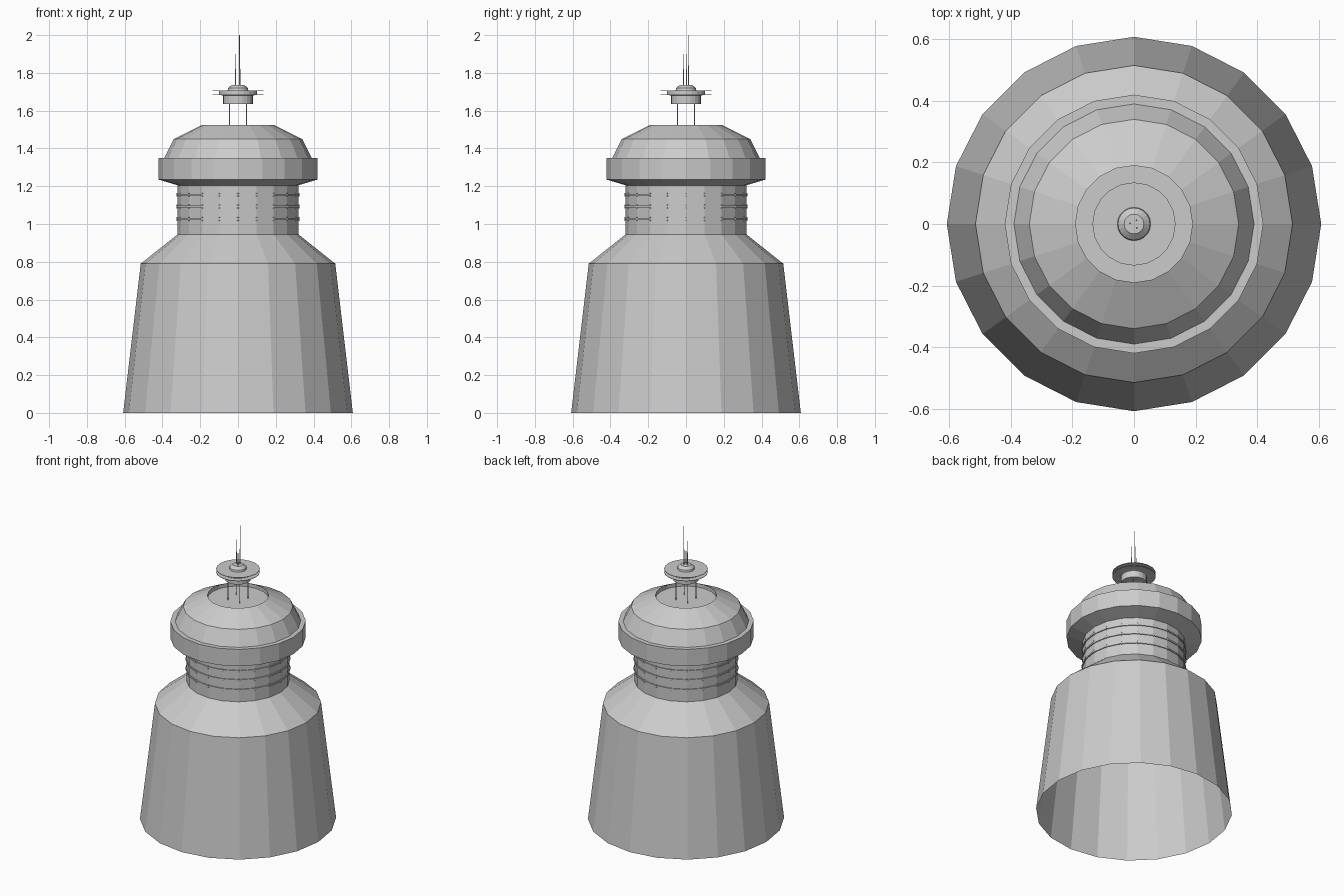
import bpy, bmesh
from math import cos, sin, tau

cube = bpy.data.objects.get("Cube")
if cube:
    bpy.data.objects.remove(cube, do_unlink=True)

SIDES = 20

grey = bpy.data.materials.new("plain grey")
grey.use_nodes = True
grey.diffuse_color = (0.6, 0.6, 0.6, 1)
grey.node_tree.nodes["Principled BSDF"].inputs["Base Color"].default_value = (0.6, 0.6, 0.6, 1)


def finish(name, bm):
    mesh = bpy.data.meshes.new(name)
    bm.to_mesh(mesh)
    bm.free()
    mesh.materials.append(grey)
    obj = bpy.data.objects.new(name, mesh)
    bpy.context.collection.objects.link(obj)
    return obj


def lathe(name, profile, sides=SIDES, cap_start=False, cap_end=False, loop=False, at=(0, 0)):
    """Revolve (radius, height) points listed from bottom to top."""
    bm = bmesh.new()
    rings = [[bm.verts.new((at[0] + r * cos(tau * i / sides), at[1] + r * sin(tau * i / sides), z))
              for i in range(sides)] for r, z in profile]
    pairs = list(zip(rings, rings[1:]))
    if loop:
        pairs.append((rings[-1], rings[0]))
    for low, high in pairs:
        for i in range(sides):
            j = (i + 1) % sides
            bm.faces.new((low[i], low[j], high[j], high[i]))
    if cap_start:
        bm.faces.new(rings[0][::-1])
    if cap_end:
        bm.faces.new(rings[-1])
    return finish(name, bm)


def rod(name, x, y, low, high, radius):
    return lathe(name, [(radius, low), (radius, high)], 6, True, True, at=(x, y))


# Tapered body, open underneath, with sloping shoulder
lathe("body", [(0.608, 0), (0.515, 0.79), (0.32, 0.945)])
lathe("neck", [(0.32, 0.945), (0.32, 1.205)])

# Overhanging collar with a flat rim
lathe("collar", [(0.32, 1.205), (0.42, 1.235), (0.42, 1.35), (0.39, 1.35)])

# Faceted dome with a shallow recess in its crown
lathe("dome", [(0.39, 1.35), (0.34, 1.45), (0.19, 1.525), (0.19, 1.5)], cap_end=True)

# Neck rails with a short clip at every corner
for n, z in enumerate((1.027, 1.093, 1.155), 1):
    lathe(f"neck_rail_{n}", [(0.315, z - 0.005), (0.326, z - 0.005),
                             (0.326, z + 0.005), (0.315, z + 0.005)], loop=True)
    for i in range(SIDES):
        a = tau * i / SIDES
        rod(f"rail_clip_{n}_{i + 1}", 0.322 * cos(a), 0.322 * sin(a), z - 0.01, z + 0.01, 0.004)

# Raised pod on four legs
for side_x, word_x in ((-1, "right"), (1, "left")):
    for side_y, word_y in ((-1, "front"), (1, "back")):
        rod(f"pod_leg_{word_y}_{word_x}", side_x * 0.045, side_y * 0.045, 1.5, 1.64, 0.003)
lathe("pod_base", [(0.08, 1.635), (0.08, 1.68), (0.1, 1.685), (0.1, 1.705)], cap_start=True)
for name, z in (("lower_disc", 1.683), ("upper_disc", 1.705)):
    lathe(name, [(0.135, z), (0.135, z + 0.003)], cap_start=True, cap_end=True)
lathe("pod_cap", [(0.055, 1.705), (0.052, 1.72), (0.032, 1.737)], cap_end=True)

# Thin stepped aerials
for name, x, y, top in (("tall_aerial", 0.008, 0.012, 2.0),
                        ("side_aerial", -0.013, 0.003, 1.9),
                        ("front_aerial", 0.009, -0.013, 1.9)):
    rod(name + "_base", x, y, 1.735, top - 0.08 if top < 2 else 1.84, 0.003)
    rod(name, x, y, 1.735, top, 0.0015)
